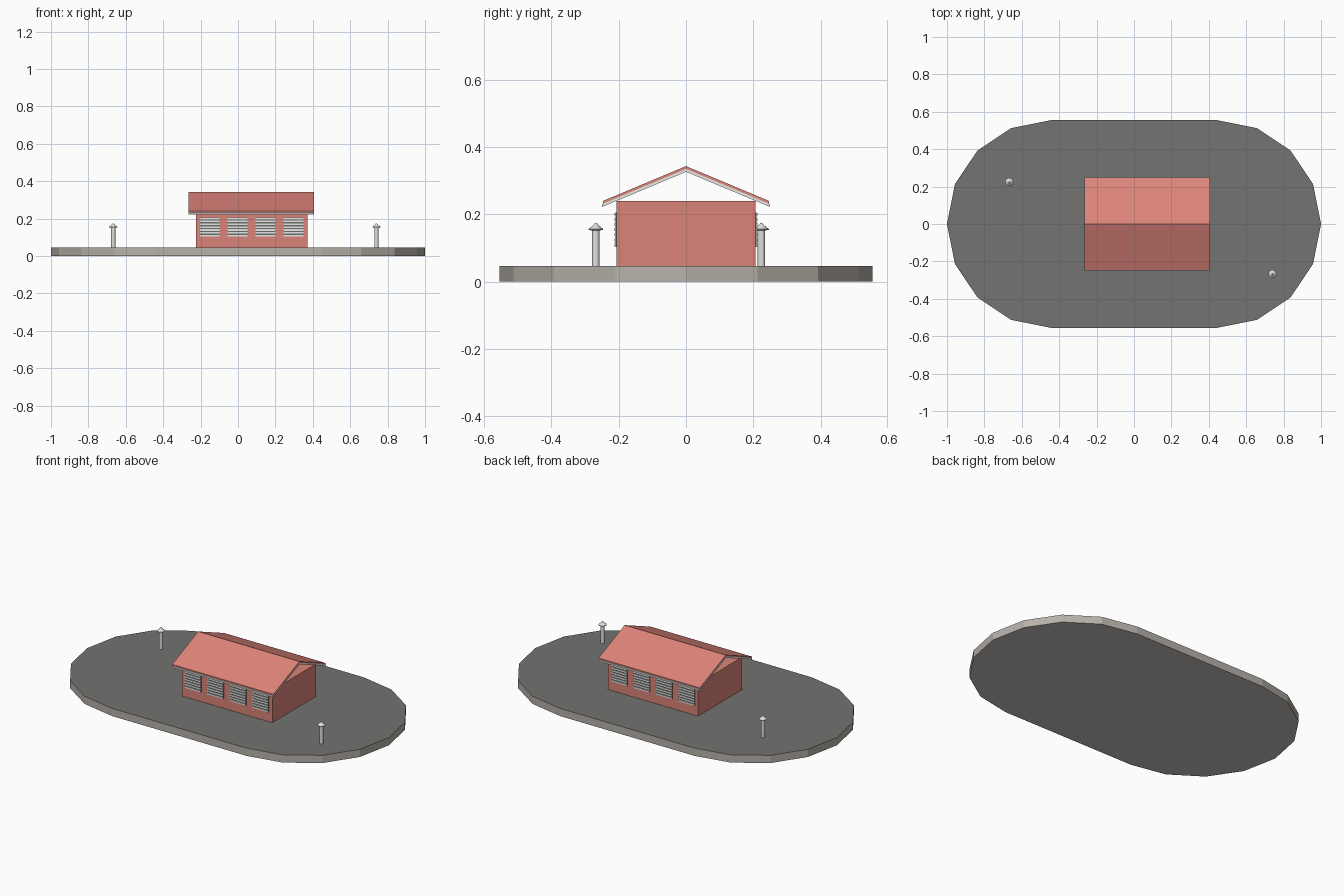
import bpy, bmesh, math

if "Cube" in bpy.data.objects:
    bpy.data.objects.remove(bpy.data.objects["Cube"])


def material(name, r, g, b):
    def lin(v):
        v /= 255
        return v / 12.92 if v <= 0.04045 else ((v + 0.055) / 1.055) ** 2.4
    m = bpy.data.materials.new(name)
    m.diffuse_color = (lin(r), lin(g), lin(b), 1)
    m.use_nodes = True
    m.node_tree.nodes["Principled BSDF"].inputs["Base Color"].default_value = m.diffuse_color
    return m


ASPHALT = material("dark grey paving", 115, 115, 113)
KERB = material("warm grey kerb", 183, 177, 169)
UNDERSIDE = material("pale grey underside", 198, 195, 191)
WALL = material("red wall", 218, 132, 121)
ROOF = material("red roof", 221, 132, 122)
TRIM = material("white trim", 232, 232, 230)
GLASS = material("grey window", 108, 110, 108)
METAL = material("light grey metal", 224, 224, 222)


def make(name, bm, *mats):
    bmesh.ops.recalc_face_normals(bm, faces=bm.faces)
    mesh = bpy.data.meshes.new(name)
    bm.to_mesh(mesh)
    bm.free()
    for m in mats:
        mesh.materials.append(m)
    ob = bpy.data.objects.new(name, mesh)
    bpy.context.collection.objects.link(ob)
    return ob


def extrude_profile(bm, pts, vec):
    """Closed prism from a list of 3D points swept along vec."""
    face = bm.faces.new([bm.verts.new(p) for p in pts])
    out = bmesh.ops.extrude_face_region(bm, geom=[face])
    verts = [e for e in out["geom"] if isinstance(e, bmesh.types.BMVert)]
    bmesh.ops.translate(bm, verts=verts, vec=vec)
    # keep the starting cap so the prism is closed
    if not face.is_valid:
        bmesh.ops.holes_fill(bm, edges=[e for e in bm.edges if e.is_boundary])


def box(bm, x0, x1, y0, y1, z0, z1):
    extrude_profile(bm, [(x0, y0, z0), (x1, y0, z0), (x1, y1, z0), (x0, y1, z0)],
                    (0, 0, z1 - z0))


# Rounded platform: paving on top, kerb round the rim, pale underside
BASE_H = 0.046
outline = []
for cx, start in ((0.445, -90), (-0.445, 90)):
    for i in range(9):
        a = math.radians(start + 22.5 * i)
        outline.append((cx + 0.555 * math.cos(a), 0.555 * math.sin(a), 0))
bm = bmesh.new()
extrude_profile(bm, outline, (0, 0, BASE_H))
for f in bm.faces:
    zs = [v.co.z for v in f.verts]
    f.material_index = 1 if max(zs) - min(zs) > 0.01 else (0 if min(zs) > 0.01 else 2)
make("platform", bm, ASPHALT, KERB, UNDERSIDE)

# Building walls: a flat-topped block under an open gable
bm = bmesh.new()
box(bm, -0.225, 0.372, -0.207, 0.207, BASE_H, 0.24)
make("walls", bm, WALL)


# Pitched roof: red sheet over a slightly wider white lining
def roof_layer(name, half, ridge, eave, thick, mat):
    pts = [(-half, eave), (0, ridge), (half, eave),
           (half, eave - thick), (0, ridge - thick), (-half, eave - thick)]
    bm = bmesh.new()
    extrude_profile(bm, [(-0.264, y, z) for y, z in pts], (0.671, 0, 0))
    make(name, bm, mat)


roof_layer("roof_sheet", 0.246, 0.343, 0.240, 0.008, ROOF)
roof_layer("roof_lining", 0.249, 0.335, 0.231, 0.009, TRIM)

# Louvred windows on both long sides
SLATS = 7
for side, label in ((-1, "front"), (1, "back")):
    panes, slats = bmesh.new(), bmesh.new()
    for i in range(4):
        x0 = -0.204 + 0.149 * i
        x1 = x0 + 0.106
        box(panes, x0, x1, side * 0.206, side * 0.209, 0.103, 0.205)
        for k in range(SLATS):
            z = 0.104 + 0.0153 * k
            box(slats, x0, x1, side * 0.2085, side * 0.213, z, z + 0.0085)
    make(label + "_window_panes", panes, GLASS)
    make(label + "_window_slats", slats, TRIM)

# Lamp posts with conical caps, turned from a radius and height profile
PROFILE = [(0.011, BASE_H), (0.011, 0.152), (0.022, 0.153), (0.022, 0.156),
           (0.007, 0.168), (0.003, 0.174)]
SIDES = 16
for n, (px, py) in enumerate(((-0.667, 0.224), (0.74, -0.268))):
    bm = bmesh.new()
    rings = [[bm.verts.new((px + r * math.cos(math.tau * i / SIDES),
                            py + r * math.sin(math.tau * i / SIDES), z))
              for i in range(SIDES)] for r, z in PROFILE]
    for lo, hi in zip(rings, rings[1:]):
        for i in range(SIDES):
            j = (i + 1) % SIDES
            bm.faces.new((lo[i], lo[j], hi[j], hi[i]))
    bm.faces.new(rings[0])
    bm.faces.new(rings[-1])
    ob = make("lamp_post_%d" % (n + 1), bm, METAL)
    bpy.ops.object.select_all(action="DESELECT")
    ob.select_set(True)
    bpy.context.view_layer.objects.active = ob
    bpy.ops.object.shade_smooth_by_angle(angle=math.radians(35))
